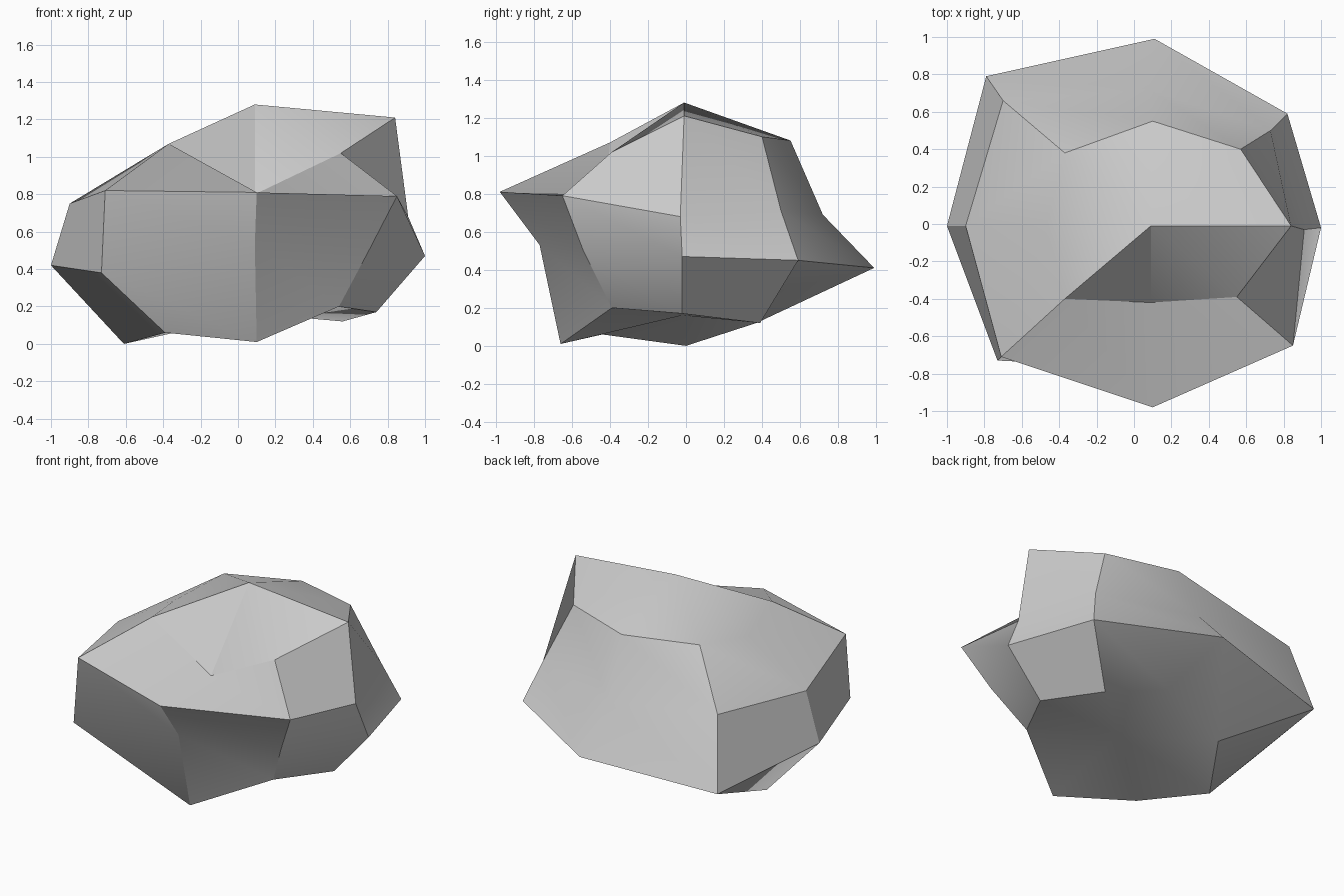
import bpy, bmesh, math

cube = bpy.data.objects.get("Cube")
if cube:
    bpy.data.objects.remove(cube, do_unlink=True)

# Stone colour
stone = bpy.data.materials.new("grey_stone")
stone.use_nodes = True
colour = (0.6, 0.6, 0.6, 1)
stone.diffuse_color = colour
shader = next(n for n in stone.node_tree.nodes if n.type == "BSDF_PRINCIPLED")
shader.inputs["Base Color"].default_value = colour

# Irregular cross-sections, each running round from the left side via the back
crown_section = [(.84, -.01, 1.21), (.57, .4, 1.1), (.1, .55, 1.08), (-.37, .38, 1.07),
                 (-.47, -.01, 1.01), (-.37, -.4, 1.07), (.09, -.42, .8), (.55, -.39, 1.02)]
shoulder_section = [(.91, -.03, .68), (.73, .5, .71), (.08, .72, .69), (-.7, .66, .79),
                    (-.9, -.01, .75), (-.71, -.71, .82), (.1, -.98, .81), (.85, -.65, .79)]
waist_section = [(1, -.02, .47), (.82, .59, .45), (.11, .99, .41), (-.79, .79, .32),
                 (-1, -.01, .42), (-.73, -.73, .38), (.09, -.77, .53), (.7, -.54, .5)]
base_section = [(.74, -.02, .17), (.56, .39, .12), (.1, .45, .28), (-.37, .37, .12),
                (-.61, 0, 0), (-.39, -.44, .06), (.1, -.66, .01), (.54, -.39, .2)]
peak = (.09, -.01, 1.28)
underside = (.11, -.02, .16)


def loft(bm, sections, top, bottom):
    """Bridge the sections in order and close both ends with fans."""
    rings = [[bm.verts.new(p) for p in section] for section in sections]
    count = len(rings[0])
    tip, foot = bm.verts.new(top), bm.verts.new(bottom)
    for i in range(count):
        j = (i + 1) % count
        bm.faces.new((tip, rings[0][i], rings[0][j]))
        for upper, lower in zip(rings, rings[1:]):
            bm.faces.new((upper[i], lower[i], lower[j], upper[j]))
        bm.faces.new((foot, rings[-1][j], rings[-1][i]))


# Boulder
bm = bmesh.new()
loft(bm, [crown_section, shoulder_section, waist_section, base_section], peak, underside)
bmesh.ops.recalc_face_normals(bm, faces=bm.faces)
mesh = bpy.data.meshes.new("boulder")
bm.to_mesh(mesh)
bm.free()
mesh.materials.append(stone)
boulder = bpy.data.objects.new("boulder", mesh)
bpy.context.collection.objects.link(boulder)

# Soft facets with crisp ridges
bpy.ops.object.select_all(action="DESELECT")
boulder.select_set(True)
bpy.context.view_layer.objects.active = boulder
bpy.ops.object.shade_smooth_by_angle(angle=math.radians(30))
